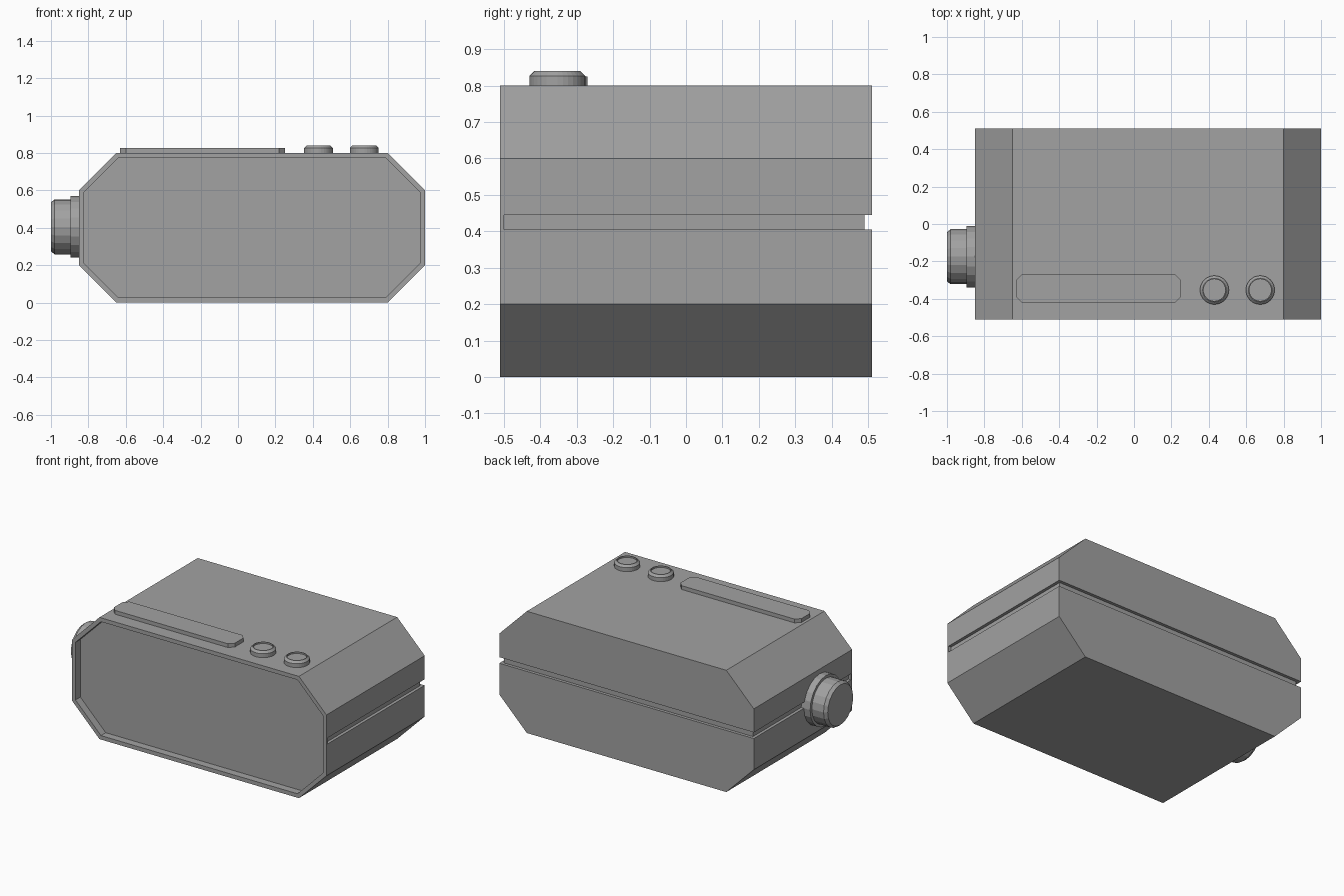
import bpy, bmesh, math
from mathutils import Matrix, Vector

if "Cube" in bpy.data.objects:
    bpy.data.objects.remove(bpy.data.objects["Cube"])

GREY = (0.36, 0.36, 0.36, 1)
mat = bpy.data.materials.new("plain grey")
mat.use_nodes = True
mat.diffuse_color = GREY
mat.node_tree.nodes["Principled BSDF"].inputs["Base Color"].default_value = GREY


def finish(name, bm):
    bmesh.ops.recalc_face_normals(bm, faces=bm.faces)
    mesh = bpy.data.meshes.new(name)
    bm.to_mesh(mesh)
    bm.free()
    mesh.materials.append(mat)
    obj = bpy.data.objects.new(name, mesh)
    bpy.context.collection.objects.link(obj)
    return obj


def cut_rect(x0, x1, y0, y1, c):
    """Rectangle outline with its corners cut off."""
    return [(x0 + c, y0), (x1 - c, y0), (x1, y0 + c), (x1, y1 - c),
            (x1 - c, y1), (x0 + c, y1), (x0, y1 - c), (x0, y0 + c)]


def prism(points, place, depth):
    """Extrude an outline; returns the bmesh and its starting face."""
    bm = bmesh.new()
    face = bm.faces.new([bm.verts.new(place(a, b)) for a, b in points])
    ext = bmesh.ops.extrude_face_region(bm, geom=[face], use_keep_orig=True)
    moved = [g for g in ext["geom"] if isinstance(g, bmesh.types.BMVert)]
    bmesh.ops.translate(bm, verts=moved, vec=Vector(depth))
    bmesh.ops.recalc_face_normals(bm, faces=bm.faces)
    return bm, face


def lathe(name, rings, sides, matrix):
    """Closed turned part from (radius, height) rings."""
    bm = bmesh.new()
    loops = [[bm.verts.new((r * math.cos(math.tau * i / sides),
                            r * math.sin(math.tau * i / sides), h))
              for i in range(sides)] for r, h in rings]
    for low, high in zip(loops, loops[1:]):
        for i in range(sides):
            j = (i + 1) % sides
            bm.faces.new((low[i], low[j], high[j], high[i]))
    bm.faces.new(loops[0])
    bm.faces.new(loops[-1])
    bm.transform(matrix)
    return finish(name, bm)


# Body with a recessed front panel
X0, X1, Y, H = -0.85, 1.0, 0.51, 0.8
bm, front = prism(cut_rect(X0, X1, 0, H, 0.2), lambda a, b: (a, -Y, b), (0, 2 * Y, 0))
bmesh.ops.inset_region(bm, faces=[front], thickness=0.026, use_even_offset=True)
walls = bmesh.ops.extrude_face_region(bm, geom=[front])
bmesh.ops.translate(bm, vec=(0, 0.05, 0),
                    verts=[g for g in walls["geom"] if isinstance(g, bmesh.types.BMVert)])
if front.is_valid:
    bmesh.ops.delete(bm, geom=[front], context="FACES_ONLY")
body = finish("body", bm)

# Seam groove round the sides and back
d, out, start = 0.02, 0.1, -0.5
seam = [(X0 - out, start), (X0 + d, start), (X0 + d, Y - d), (X1 - d, Y - d),
        (X1 - d, start), (X1 + out, start), (X1 + out, Y + out), (X0 - out, Y + out)]
cutter = finish("seam_cutter", prism(seam, lambda a, b: (a, b, 0.405), (0, 0, 0.04))[0])
cutter.hide_render = True
mod = body.modifiers.new("seam", "BOOLEAN")
mod.operation, mod.solver, mod.object = "DIFFERENCE", "EXACT", cutter
bpy.context.view_layer.objects.active = body
bpy.ops.object.modifier_apply(modifier=mod.name)
bpy.data.objects.remove(cutter)

# Long bar button on top
finish("bar_button", prism(cut_rect(-0.63, 0.25, -0.42, -0.27, 0.03),
                           lambda a, b: (a, b, H - 0.01), (0, 0, 0.035))[0])

# Two round buttons with dished tops
for name, x in (("inner_button", 0.43), ("outer_button", 0.675)):
    lathe(name, [(0.077, -0.01), (0.077, 0.026), (0.063, 0.04), (0.058, 0.04), (0.058, 0.03)],
          32, Matrix.Translation((x, -0.353, H)))

# Side dial with its collar
side = Matrix.Translation((X0, -0.175, 0.405)) @ Matrix.Rotation(-math.pi / 2, 4, "Y")
lathe("dial_collar", [(0.165, -0.02), (0.165, 0.045)], 20, side)
lathe("dial", [(0.147, 0.04), (0.147, 0.13), (0.132, 0.15)], 20, side)
